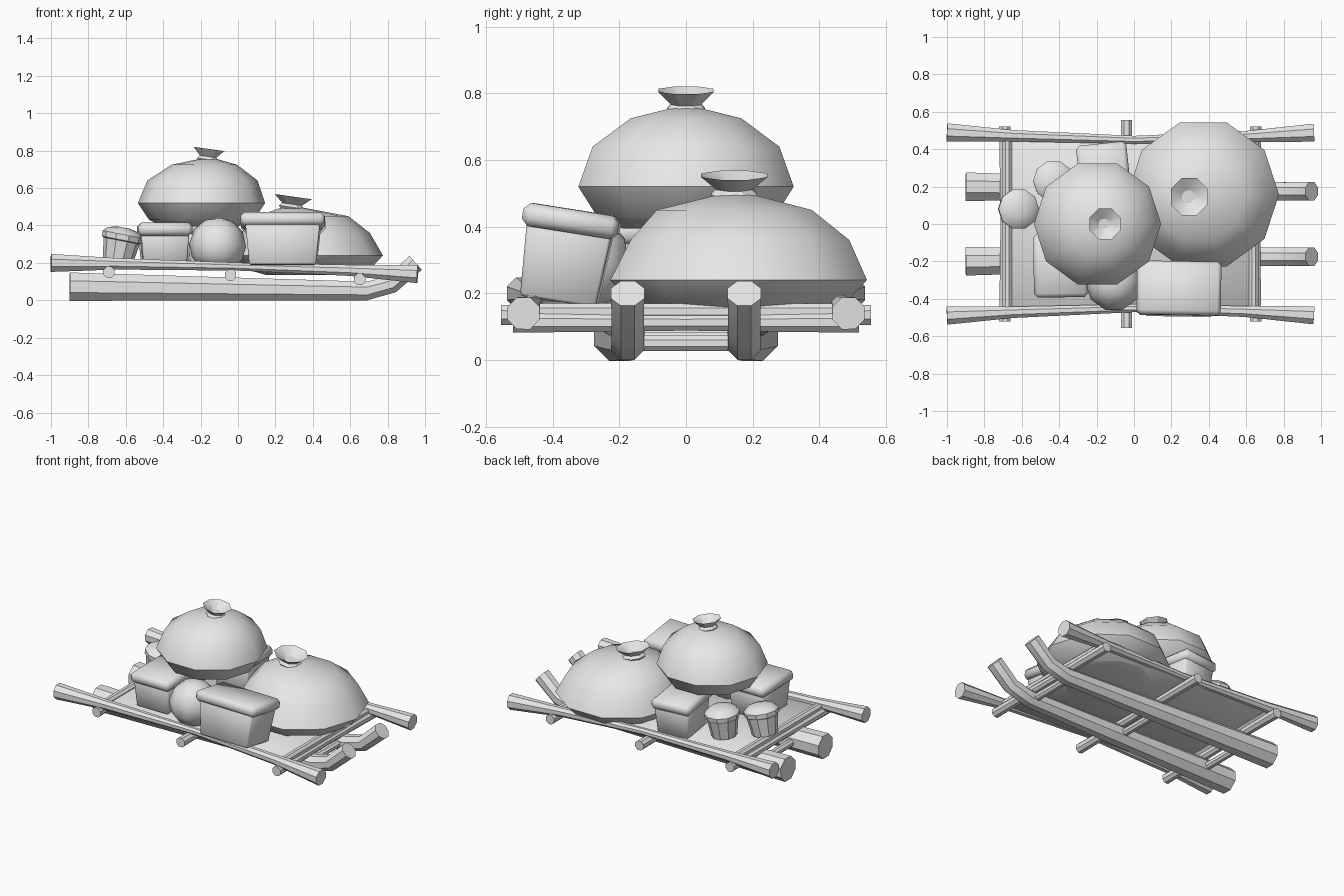
import bpy, bmesh, math
from mathutils import Vector, Matrix, Euler

cube = bpy.data.objects.get("Cube")
if cube:
    bpy.data.objects.remove(cube, do_unlink=True)

grey = bpy.data.materials.new("plain_grey")
grey.use_nodes = True
grey.diffuse_color = (0.8, 0.8, 0.8, 1)
grey.node_tree.nodes["Principled BSDF"].inputs["Base Color"].default_value = (0.8, 0.8, 0.8, 1)


def finish(bm, name, loc=(0, 0, 0), rot=(0, 0, 0), angle=35):
    bmesh.ops.recalc_face_normals(bm, faces=bm.faces)
    mesh = bpy.data.meshes.new(name)
    bm.to_mesh(mesh)
    bm.free()
    mesh.materials.append(grey)
    obj = bpy.data.objects.new(name, mesh)
    bpy.context.collection.objects.link(obj)
    obj.matrix_world = Matrix.Translation(loc) @ Euler([math.radians(a) for a in rot]).to_matrix().to_4x4()
    bpy.ops.object.select_all(action='DESELECT')
    obj.select_set(True)
    bpy.context.view_layer.objects.active = obj
    bpy.ops.object.shade_smooth_by_angle(angle=math.radians(angle))
    return obj


def loft(name, rings, sides=8, axis=None, loc=(0, 0, 0), rot=(0, 0, 0), angle=35):
    """Skin round rings (x, y, z, radius); a fixed axis makes a lathe, none a tube."""
    bm = bmesh.new()
    pts = [Vector(r[:3]) for r in rings]
    loops = []
    for i, p in enumerate(pts):
        d = Vector(axis) if axis else (pts[min(i + 1, len(pts) - 1)] - pts[max(i - 1, 0)]).normalized()
        side = Vector((0, 1, 0)) if abs(d.y) < 0.9 else Vector((1, 0, 0))
        u = (side - d * side.dot(d)).normalized()
        v = d.cross(u)
        loop = []
        for k in range(sides):
            a = math.tau * (k + 0.5) / sides
            loop.append(bm.verts.new(p + rings[i][3] * (u * math.cos(a) + v * math.sin(a))))
        loops.append(loop)
    for a, b in zip(loops, loops[1:]):
        for k in range(sides):
            n = (k + 1) % sides
            bm.faces.new((a[k], a[n], b[n], b[k]))
    bm.faces.new(loops[0])
    bm.faces.new(loops[-1])
    return finish(bm, name, loc, rot, angle)


def lathe(name, profile, loc, rot=(0, 0, 0), sides=10, angle=35):
    return loft(name, [(0, 0, z, r) for z, r in profile], sides, (0, 0, 1), loc, rot, angle)


def block(name, size, z0, z1, taper, bevel, loc, rot):
    """Box whose base is narrowed by taper, with softened edges."""
    bm = bmesh.new()
    bmesh.ops.create_cube(bm, size=1)
    for v in bm.verts:
        s = taper if v.co.z < 0 else 1
        v.co = Vector((v.co.x * size[0] * s, v.co.y * size[1] * s, z0 if v.co.z < 0 else z1))
    bmesh.ops.bevel(bm, geom=bm.edges[:], offset=bevel, segments=1, affect='EDGES')
    return finish(bm, name, loc, rot, 50)


def crate(name, size, height, loc, rot):
    w, d = size
    block(name + "_body", (w * 0.9, d * 0.9), 0, height - 0.03, 0.88, 0.008, loc, rot)
    block(name + "_lid", (w, d), height - 0.07, height, 1.0, 0.02, loc, rot)


# Runners and side rails, mirrored left and right
for s, side in ((1, "left"), (-1, "right")):
    loft(side + "_runner", [(-0.9, 0.2 * s, 0.073, 0.082), (0.69, 0.175 * s, 0.05, 0.054),
                            (0.82, 0.175 * s, 0.085, 0.052), (0.95, 0.175 * s, 0.2, 0.054)])
    loft(side + "_rail", [(-1, 0.49 * s, 0.2, 0.052), (-0.65, 0.472 * s, 0.195, 0.033),
                          (0, 0.45 * s, 0.18, 0.023), (0.6, 0.468 * s, 0.16, 0.032),
                          (0.96, 0.488 * s, 0.14, 0.052)])

# Crossbars, with lower struts joining the runners
for name, x, z, reach in (("back", -0.69, 0.15, 0.52), ("middle", -0.04, 0.135, 0.555), ("front", 0.65, 0.112, 0.52)):
    loft(name + "_crossbar", [(x, -reach, z, 0.033), (x, 0, z, 0.026), (x, reach, z, 0.033)])
    loft(name + "_strut", [(x, -0.18, z * 0.45, 0.025), (x, 0.18, z * 0.45, 0.025)])

# Cloth bed with rolled ends
block("cloth_bed", (1.32, 0.9), -0.005, 0.005, 1, 0.002, (-0.02, 0, 0.165), (0, 1.8, 0))
for name, x, z in (("back_roll", -0.678, 0.185), ("front_roll", 0.64, 0.145)):
    loft(name, [(x, -0.45, z, 0.027), (x, 0.45, z, 0.027)])

# Tied sacks
loft("upper_sack", [(-0.2, 0, 0.395, 0.2), (-0.195, 0, 0.43, 0.28), (-0.195, 0, 0.52, 0.34),
                    (-0.19, 0, 0.64, 0.295), (-0.18, 0, 0.725, 0.175), (-0.16, 0, 0.755, 0.05)],
     10, (0, 0, 1), angle=45)
loft("lower_sack", [(0.37, 0.15, 0.135, 0.22), (0.37, 0.155, 0.17, 0.34), (0.37, 0.158, 0.24, 0.405),
                    (0.36, 0.162, 0.36, 0.345), (0.345, 0.145, 0.45, 0.245), (0.29, 0.15, 0.495, 0.06)],
     10, (0, 0, 1), angle=45)
for name, k, loc in (("upper_sack_neck", 1, (-0.165, 0, 0.735)), ("lower_sack_neck", 1.2, (0.285, 0.145, 0.48))):
    lathe(name, [(0, 0.05 * k), (0.018, 0.062 * k), (0.034, 0.048 * k), (0.075, 0.09 * k), (0.035, 0.03 * k)],
          loc, (0, 8, 0), 8, 30)

# Lidded boxes
crate("front_box", (0.45, 0.29), 0.28, (0.24, -0.382, 0.175), (-9, 0, -1))
crate("back_box", (0.29, 0.34), 0.235, (-0.392, -0.222, 0.18), (0, 0, 1))
crate("side_box", (0.27, 0.31), 0.24, (-0.16, 0.265, 0.175), (-3, 0, 6))

# Cloth-covered pots
for name, loc, rot in (("left_pot", (-0.44, 0.22, 0.19), (-4, 4, 0)), ("back_pot", (-0.645, 0.08, 0.2), (0, 11, 0))):
    lathe(name, [(0, 0.08), (0.12, 0.098), (0.125, 0.108), (0.155, 0.11), (0.18, 0.085), (0.192, 0.03)], loc, rot, 10)

# Small round bundle
lathe("round_bundle", [(0, 0.09), (0.05, 0.135), (0.12, 0.152), (0.2, 0.13), (0.25, 0.075), (0.265, 0.02)],
      (-0.115, -0.325, 0.175), (-5, 3, 0), 10, 60)
